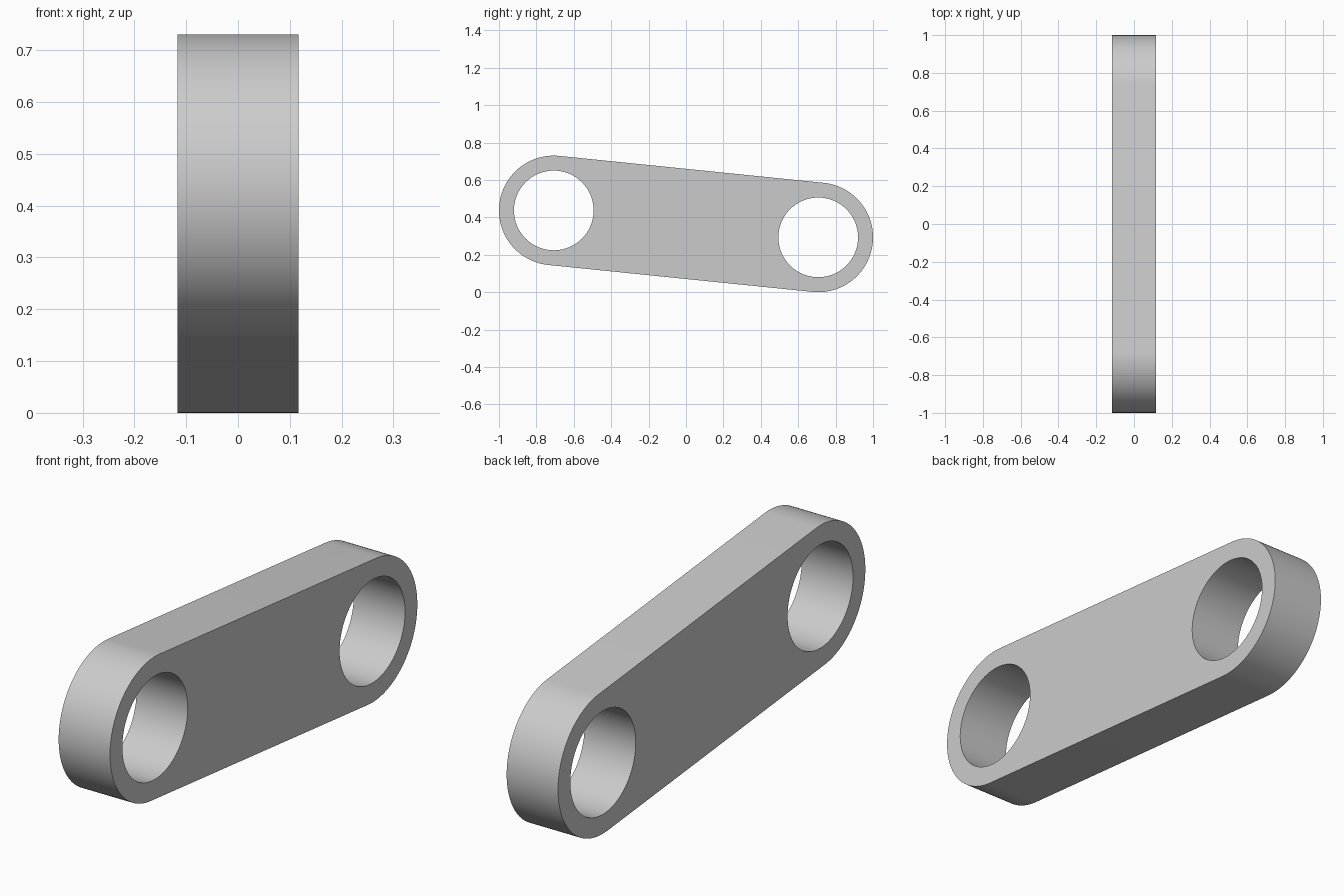
import bpy
import bmesh
from math import cos, sin, pi, atan2, hypot, radians

cube = bpy.data.objects.get("Cube")
if cube:
    bpy.data.objects.remove(cube, do_unlink=True)

HALF_WIDTH = 0.117
OUTER, BORE = 0.293, 0.213
FRONT = (-0.707, 0.437)   # (y, z) of the raised front eye
BACK = (0.707, 0.293)     # (y, z) of the lower back eye
SEGMENTS = 64


def arc(centre, radius, start, sweep, steps):
    """Points in the YZ plane, both arc ends included."""
    return [(-HALF_WIDTH,
             centre[0] + radius * cos(start + sweep * i / steps),
             centre[1] + radius * sin(start + sweep * i / steps))
            for i in range(steps + 1)]


def add_loop(bm, points):
    verts = [bm.verts.new(p) for p in points]
    return [bm.edges.new((v, verts[(i + 1) % len(verts)]))
            for i, v in enumerate(verts)]


# Link plate: two rounded ends joined by tangent edges, with a bore in each eye
bm = bmesh.new()
tilt = atan2(BACK[1] - FRONT[1], BACK[0] - FRONT[0])
outline = (arc(BACK, OUTER, tilt - pi / 2, pi, SEGMENTS)
           + arc(FRONT, OUTER, tilt + pi / 2, pi, SEGMENTS))
edges = add_loop(bm, outline)
for eye in (FRONT, BACK):
    edges += add_loop(bm, arc(eye, BORE, 0, 2 * pi, SEGMENTS)[:-1])

# Fill the flat side and extrude it across the width
bmesh.ops.triangle_fill(bm, edges=edges, use_beauty=True, normal=(-1, 0, 0))
side = bmesh.ops.extrude_face_region(bm, geom=bm.faces[:], use_keep_orig=True)
moved = [g for g in side["geom"] if isinstance(g, bmesh.types.BMVert)]
bmesh.ops.translate(bm, verts=moved, vec=(2 * HALF_WIDTH, 0, 0))
bmesh.ops.recalc_face_normals(bm, faces=bm.faces[:])

mesh = bpy.data.meshes.new("link_plate")
bm.to_mesh(mesh)
bm.free()
link = bpy.data.objects.new("link_plate", mesh)
bpy.context.collection.objects.link(link)

# Plain grey finish
grey = bpy.data.materials.new("plain_grey")
grey.use_nodes = True
colour = (0.6, 0.6, 0.6, 1)
grey.diffuse_color = colour
grey.node_tree.nodes["Principled BSDF"].inputs["Base Color"].default_value = colour
mesh.materials.append(grey)

# Smooth round walls with crisp rims
bpy.ops.object.select_all(action="DESELECT")
link.select_set(True)
bpy.context.view_layer.objects.active = link
bpy.ops.object.shade_smooth_by_angle(angle=radians(30))
